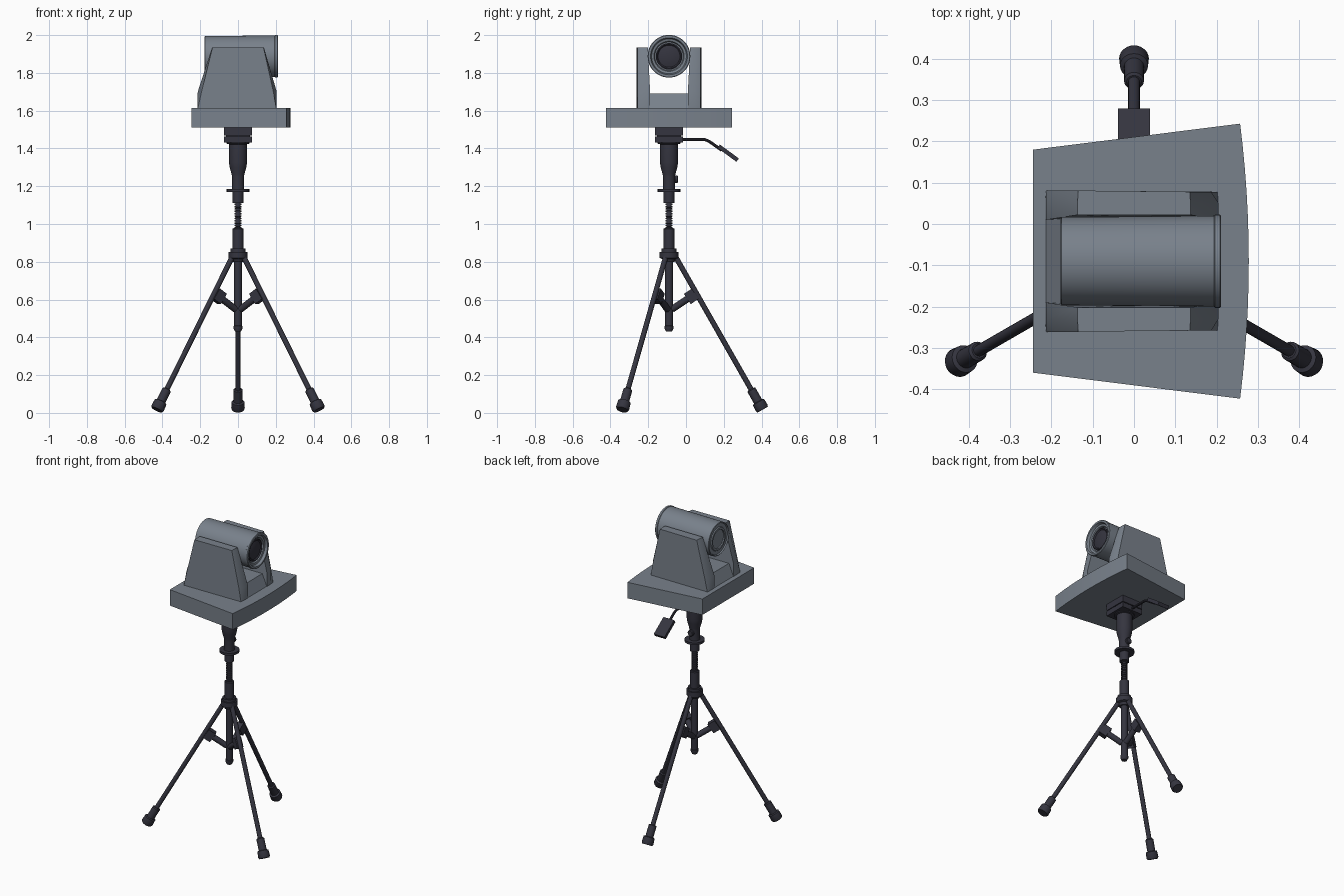
import bpy, bmesh, math
from mathutils import Vector, Matrix

if "Cube" in bpy.data.objects:
    bpy.data.objects.remove(bpy.data.objects["Cube"])

AX = -0.09  # y of the tripod axis


def material(name, col):
    m = bpy.data.materials.new(name)
    m.diffuse_color = (*col, 1)
    m.use_nodes = True
    m.node_tree.nodes["Principled BSDF"].inputs["Base Color"].default_value = m.diffuse_color
    return m


GREY = material("grey_casing", (0.19, 0.22, 0.26))
DARK = material("dark_metal", (0.035, 0.035, 0.05))


def finish(name, bm, mat):
    bmesh.ops.recalc_face_normals(bm, faces=bm.faces)
    me = bpy.data.meshes.new(name)
    bm.to_mesh(me)
    bm.free()
    me.materials.append(mat)
    ob = bpy.data.objects.new(name, me)
    bpy.context.collection.objects.link(ob)
    return ob


def skin(name, rings, mat):
    """Join successive closed rings of points and cap both ends."""
    bm = bmesh.new()
    vs = [[bm.verts.new(p) for p in r] for r in rings]
    n = len(vs[0])
    for a, b in zip(vs, vs[1:]):
        for i in range(n):
            j = (i + 1) % n
            bm.faces.new((a[i], a[j], b[j], b[i]))
    bm.faces.new(vs[0][::-1])
    bm.faces.new(vs[-1])
    return finish(name, bm, mat)


def lathe(name, profile, mat, origin=(0, AX, 0), axis=(0, 0, 1), n=24):
    """Revolve (radius, distance along axis) points."""
    q = Vector(axis).to_track_quat('Z', 'Y')
    rings = [[Vector(origin) + q @ Vector((r * math.cos(2 * math.pi * i / n),
                                           r * math.sin(2 * math.pi * i / n), h))
              for i in range(n)] for r, h in profile]
    return skin(name, rings, mat)


def box(name, centre, size, mat, axis=(0, 0, 1)):
    q = Vector(axis).to_track_quat('Z', 'Y')
    bm = bmesh.new()
    bmesh.ops.create_cube(bm, size=1, matrix=Matrix.Translation(centre)
                          @ q.to_matrix().to_4x4() @ Matrix.Diagonal((*size, 1)))
    return finish(name, bm, mat)


# Wedge-shaped base with a bowed front edge
outline = [(-0.245, 0.27)]
for i in range(13):
    t = 1 - i / 6
    outline.append((0.257 + 0.021 * (1 - t * t), 0.333 * t))
outline.append((-0.245, -0.27))
skin("camera_base", [[(x, AX + y, z) for x, y in outline] for z in (1.51, 1.615)], GREY)

# Yoke: two tapered arms and a sloped floor between them
inner = [(-0.215, 1.61), (0.205, 1.61), (0.205, 1.70), (0.137, 1.935), (-0.137, 1.935), (-0.213, 1.70)]
outer = [(-0.213, 1.61), (0.203, 1.61), (0.187, 1.70), (0.135, 1.935), (-0.135, 1.935), (-0.193, 1.70)]
for side, label in ((1, "left"), (-1, "right")):
    skin(f"yoke_arm_{label}", [
        [(x, AX + side * (0.112 if z > 1.9 else 0.1), z) for x, z in inner],
        [(x, AX + side * 0.14, z) for x, z in inner],
        [(x, AX + side * (0.168 + (0.003 if x < 0 else 0)), z) for x, z in outer]], GREY)
skin("yoke_floor", [[(a, AX - 0.11, z), (b, AX - 0.11, z), (b, AX + 0.11, z), (a, AX + 0.11, z)]
                    for a, b, z in ((-0.215, 0.205, 1.61), (-0.178, 0.17, 1.69))], GREY)

# Camera barrel with front rim and recessed lens
pivot = (0, AX, 1.888)
lathe("camera_barrel", [(0.06, -0.168), (0.06, -0.176), (0.072, -0.176), (0.076, -0.17), (0.098, -0.17),
                        (0.102, -0.178), (0.107, -0.175), (0.110, 0.194), (0.113, 0.196), (0.113, 0.208),
                        (0.110, 0.211), (0.098, 0.211), (0.092, 0.195), (0.08, 0.192), (0.075, 0.18)],
      GREY, pivot, (1, 0, 0), 48)
lathe("lens", [(0.07, 0.175), (0.07, 0.19), (0.064, 0.192), (0.058, 0.186), (0.04, 0.191), (0.015, 0.194)],
      DARK, pivot, (1, 0, 0), 48)

# Tripod head plates
box("head_plate_upper", (0, AX, 1.49), (0.15, 0.15, 0.044), DARK)
box("head_plate_spacer", (0, AX, 1.465), (0.125, 0.125, 0.03), DARK)
box("head_plate_lower", (0, AX, 1.447), (0.15, 0.15, 0.032), DARK)

# Centre column, top to bottom
lathe("neck", [(0.06, 1.435), (0.06, 1.425), (0.048, 1.422), (0.048, 1.325), (0.044, 1.30), (0.034, 1.265),
               (0.032, 1.25), (0.032, 1.185), (0.06, 1.185), (0.06, 1.17), (0.029, 1.17), (0.029, 1.11)], DARK)
lathe("neck_knob", [(0.01, 0), (0.01, 0.032), (0.02, 0.032), (0.02, 0.044), (0.016, 0.047)],
      DARK, (0, AX, 1.237), (0, 1, 0), 16)
thread = []
for i in range(13):
    z = 1.12 - i * 0.0125
    thread += [(0.019, z), (0.019, z - 0.006), (0.014, z - 0.007), (0.014, z - 0.0115)]
lathe("threaded_rod", thread, DARK, n=16)
lathe("collar", [(0.024, 0.978), (0.029, 0.974), (0.029, 0.87), (0.041, 0.87), (0.041, 0.853),
                 (0.05, 0.853), (0.05, 0.82), (0.036, 0.815), (0.03, 0.80)], DARK)
lathe("centre_tube", [(0.021, 0.82), (0.021, 0.462), (0.024, 0.46), (0.024, 0.447), (0.016, 0.43)], DARK)

# Legs with feet, braces and clamps
for k, label in enumerate(("back", "left", "right")):
    a = math.radians(90 + 120 * k)
    out = Vector((math.cos(a), math.sin(a), 0))
    at = lambda r, z: Vector((0, AX, z)) + out * r
    top, end = at(0.03, 0.835), at(0.496, 0.017)
    d = (end - top).normalized()
    length = (end - top).length
    lathe(f"leg_{label}", [(0.014, 0), (0.014, length - 0.05)], DARK, top, d, 16)
    lathe(f"foot_{label}", [(0.018, length - 0.125), (0.024, length - 0.12), (0.024, length - 0.05),
                            (0.034, length - 0.046), (0.036, length - 0.01), (0.031, length)],
          DARK, top, d, 24)
    b = at(0.115, 0.615) - at(0.015, 0.548)
    lathe(f"brace_{label}", [(0.018, 0), (0.018, 0.1)], DARK, at(0.015, 0.548), b, 16)
    box(f"brace_clamp_{label}", at(0.118, 0.617), (0.04, 0.065, 0.05), DARK, b)

# Pan handle: bent rod and flat grip
path = [Vector((0, y, z)) for y, z in ((-0.05, 1.447), (0.10, 1.447), (0.122, 1.438), (0.19, 1.39))]
rings = []
for i, p in enumerate(path):
    t = (path[min(i + 1, 3)] - path[max(i - 1, 0)]).normalized()
    q = t.to_track_quat('Z', 'X')
    rings.append([p + q @ Vector((0.008 * math.cos(j * math.pi / 5), 0.008 * math.sin(j * math.pi / 5), 0))
                  for j in range(10)])
skin("handle_rod", rings, DARK)
box("handle_grip", (0, 0.223, 1.375), (0.078, 0.022, 0.125), DARK, (0, 0.1, -0.073))

# Smooth round parts, keep edges crisp
for ob in bpy.context.scene.objects:
    ob.select_set(True)
    bpy.context.view_layer.objects.active = ob
bpy.ops.object.shade_smooth_by_angle(angle=math.radians(30))
